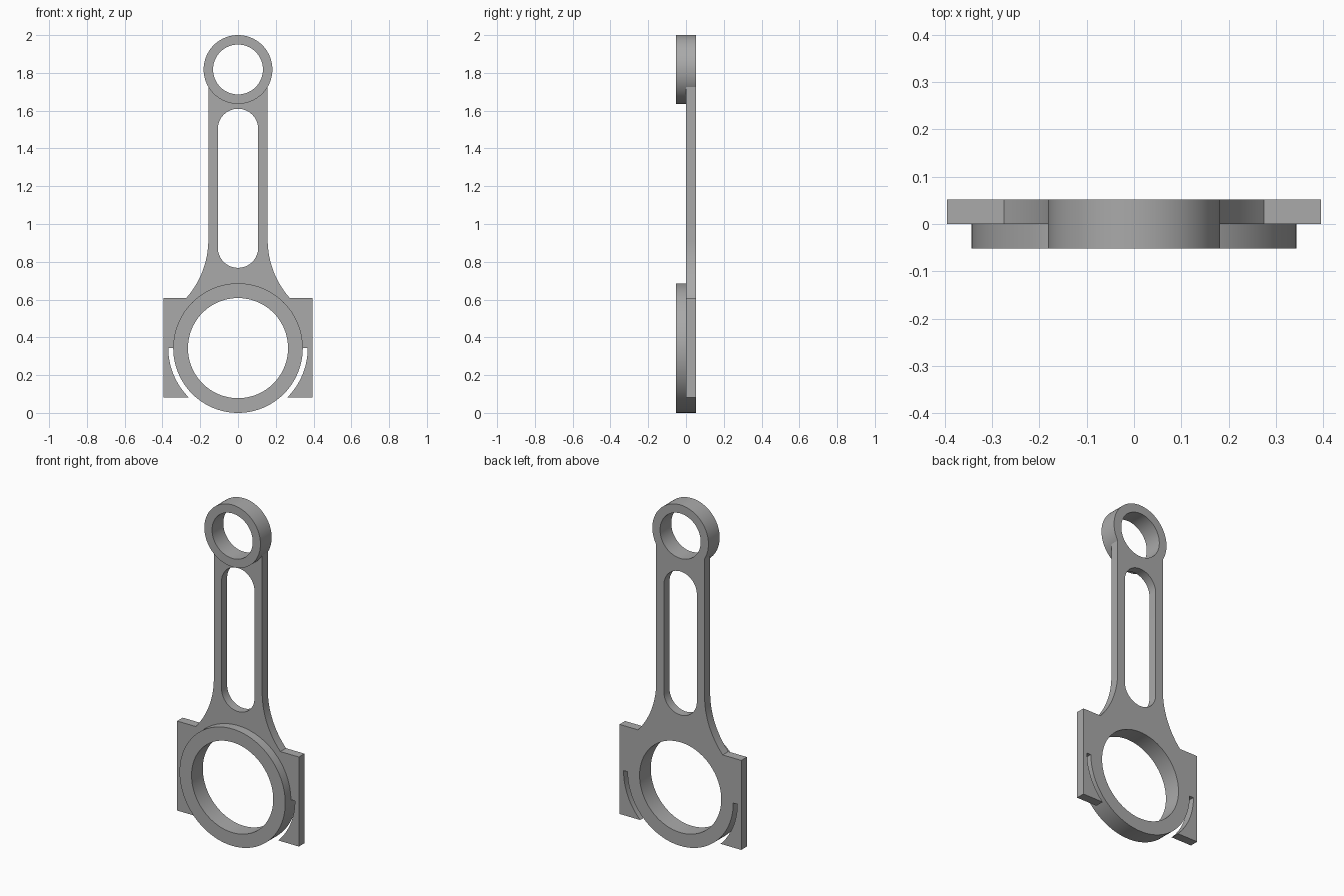
import bpy
import bmesh
from math import sin, cos, pi, asin, sqrt

cube = bpy.data.objects.get("Cube")
if cube:
    bpy.data.objects.remove(cube, do_unlink=True)

HALF = 0.052                       # half the full thickness
BIG_Z, BIG_R, BIG_BORE = 0.343, 0.343, 0.265
SMALL_Z, SMALL_R, SMALL_BORE = 1.818, 0.182, 0.132
SHANK, SHOULDER, FOOT = 0.157, 0.607, 0.082

steel = bpy.data.materials.new("steel grey")
steel.use_nodes = True
steel.diffuse_color = (0.4, 0.4, 0.4, 1)
steel.node_tree.nodes["Principled BSDF"].inputs["Base Color"].default_value = (0.4, 0.4, 0.4, 1)


def arc(cx, cz, r, start, end, steps):
    """Points on an arc in the x-z plane."""
    angles = [start + (end - start) * i / steps for i in range(steps + 1)]
    return [(cx + r * cos(a), cz + r * sin(a)) for a in angles]


def circle(cz, r, steps=96):
    return arc(0, cz, r, 0, 2 * pi, steps)[:-1]


def prism(name, outline, y0, y1):
    """Extrude an x-z outline along y."""
    bm = bmesh.new()
    face = bm.faces.new([bm.verts.new((x, y0, z)) for x, z in outline])
    ext = bmesh.ops.extrude_face_region(bm, geom=[face])["geom"]
    for v in ext:
        if isinstance(v, bmesh.types.BMVert):
            v.co.y = y1
    bmesh.ops.recalc_face_normals(bm, faces=bm.faces)
    mesh = bpy.data.meshes.new(name)
    bm.to_mesh(mesh)
    bm.free()
    mesh.materials.append(steel)
    obj = bpy.data.objects.new(name, mesh)
    bpy.context.collection.objects.link(obj)
    return obj


def combine(target, other, operation):
    """Apply a boolean and discard the helper."""
    mod = target.modifiers.new(operation, "BOOLEAN")
    mod.operation, mod.solver, mod.object = operation, "EXACT", other
    other.hide_render = True
    bpy.context.view_layer.objects.active = target
    bpy.ops.object.modifier_apply(modifier=mod.name)
    bpy.data.objects.remove(other, do_unlink=True)


# Rear plate: shank, flared neck, bolt shoulders and curved relief gaps
flare_x, flare_h = 0.118, 0.31
flare_r = (flare_x ** 2 + flare_h ** 2) / (2 * flare_x)
sweep = asin(flare_h / flare_r)
gap_r = 0.369
gap_end = asin((FOOT - BIG_Z) / gap_r)

side = [(SHANK, 1.75)]
side += arc(SHANK + flare_r, SHOULDER + flare_h, flare_r, pi, pi + sweep, 16)
side += [(0.395, SHOULDER), (0.395, FOOT)]
side += arc(0, BIG_Z, gap_r, gap_end, 0, 16)
side += [(0.3, BIG_Z)]
outline = side + [(-x, z) for x, z in reversed(side)]
rod = prism("connecting_rod", outline, 0, HALF)

# Bearing rings at both ends, full thickness
combine(rod, prism("big_end", circle(BIG_Z, BIG_R), -HALF, HALF), "UNION")
combine(rod, prism("small_end", circle(SMALL_Z, SMALL_R), -HALF, HALF), "UNION")

# Bores and the round-ended slot through the shank
slot_r, slot_low, slot_high = 0.107, 0.768, 1.61
slot = arc(0, slot_high - slot_r, slot_r, 0, pi, 32)
slot += arc(0, slot_low + slot_r, slot_r, pi, 2 * pi, 32)
for name, shape in (("big_bore", circle(BIG_Z, BIG_BORE)),
                    ("small_bore", circle(SMALL_Z, SMALL_BORE)),
                    ("shank_slot", slot)):
    combine(rod, prism(name, shape, -0.2, 0.2), "DIFFERENCE")

# Smooth curved walls, crisp edges
bpy.ops.object.select_all(action="DESELECT")
rod.select_set(True)
bpy.context.view_layer.objects.active = rod
bpy.ops.object.shade_smooth_by_angle(angle=pi / 6)
